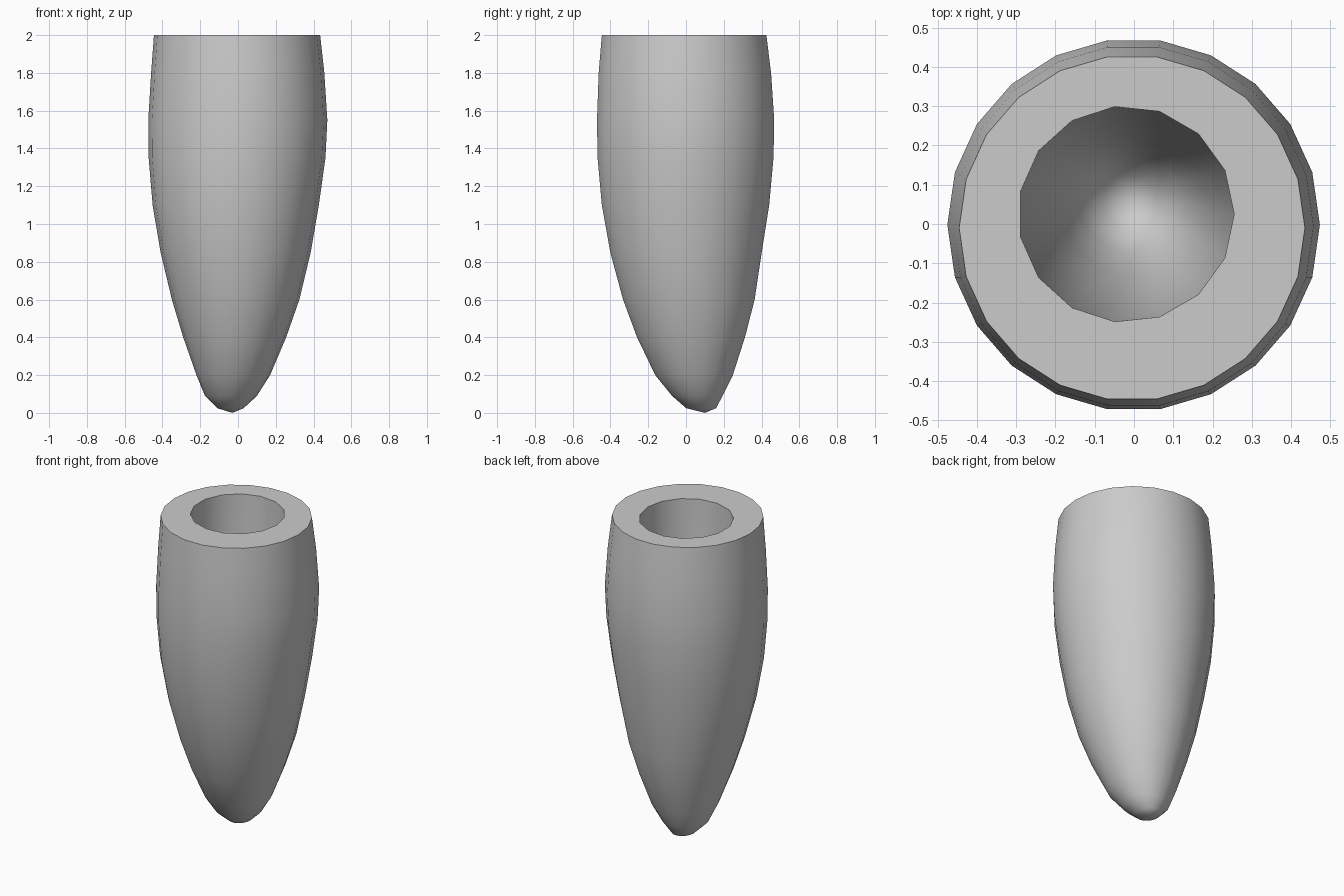
import bpy
import bmesh
from math import cos, sin, pi, radians

default_cube = bpy.data.objects.get("Cube")
if default_cube:
    bpy.data.objects.remove(default_cube, do_unlink=True)

OUTER_SIDES = 22
INNER_SIDES = 15

# Outer shell sections: height, min x, max x, min y, max y
OUTER = [
    (2.0, -0.445, 0.435, -0.45, 0.43),
    (1.8, -0.46, 0.457, -0.467, 0.455),
    (1.55, -0.475, 0.473, -0.476, 0.472),
    (1.35, -0.473, 0.463, -0.473, 0.468),
    (1.1, -0.452, 0.428, -0.45, 0.445),
    (0.85, -0.41, 0.385, -0.405, 0.405),
    (0.6, -0.35, 0.325, -0.337, 0.367),
    (0.4, -0.29, 0.255, -0.262, 0.315),
    (0.2, -0.22, 0.17, -0.165, 0.25),
    (0.09, -0.175, 0.1, -0.075, 0.195),
    (0.025, -0.11, 0.03, 0.0, 0.16),
]
OUTER_TIP = (-0.03, 0.1, 0.0)

# Cavity sections: height, centre x, centre y, radius
CAVITY = [
    (2.0, -0.02, 0.025, 0.275),
    (1.5, -0.02, 0.025, 0.265),
    (1.0, -0.015, 0.03, 0.23),
    (0.65, -0.01, 0.045, 0.175),
    (0.5, -0.01, 0.055, 0.13),
    (0.4, -0.01, 0.055, 0.07),
]
CAVITY_TIP = (-0.01, 0.06, 0.37)


def ring(bm, sides, z, cx, cy, rx, ry):
    turns = [2 * pi * i / sides for i in range(sides)]
    return [bm.verts.new((cx + rx * cos(a), cy + ry * sin(a), z)) for a in turns]


def skin(bm, rings, tip):
    """Bridge successive rings and close the last one to a point."""
    for upper, lower in zip(rings, rings[1:]):
        for i in range(len(upper)):
            j = (i + 1) % len(upper)
            bm.faces.new((upper[i], upper[j], lower[j], lower[i]))
    last = rings[-1]
    point = bm.verts.new(tip)
    for i in range(len(last)):
        bm.faces.new((last[i], last[(i + 1) % len(last)], point))


def edge_loop(verts):
    return [e for e in {e for v in verts for e in v.link_edges}
            if all(v in verts for v in e.verts)]


bm = bmesh.new()

# Tapered, slightly leaning outer shell
outer = [ring(bm, OUTER_SIDES, z, (x0 + x1) / 2, (y0 + y1) / 2, (x1 - x0) / 2, (y1 - y0) / 2)
         for z, x0, x1, y0, y1 in OUTER]
skin(bm, outer, OUTER_TIP)

# Hollow inside with a rounded floor
cavity = [ring(bm, INNER_SIDES, z, cx, cy, r, r) for z, cx, cy, r in CAVITY]
skin(bm, cavity, CAVITY_TIP)

# Flat rim between the shell and the hollow
bmesh.ops.triangle_fill(bm, use_beauty=True, normal=(0, 0, 1),
                        edges=edge_loop(outer[0]) + edge_loop(cavity[0]))
bmesh.ops.recalc_face_normals(bm, faces=bm.faces)

mesh = bpy.data.meshes.new("hollow_tapered_shell")
bm.to_mesh(mesh)
bm.free()
shell = bpy.data.objects.new("hollow_tapered_shell", mesh)
bpy.context.collection.objects.link(shell)

# Plain grey surface
grey = bpy.data.materials.new("plain grey")
grey.use_nodes = True
colour = (0.6, 0.6, 0.6, 1)
grey.diffuse_color = colour
grey.node_tree.nodes["Principled BSDF"].inputs["Base Color"].default_value = colour
mesh.materials.append(grey)

bpy.context.view_layer.objects.active = shell
shell.select_set(True)
bpy.ops.object.shade_smooth_by_angle(angle=radians(40))
